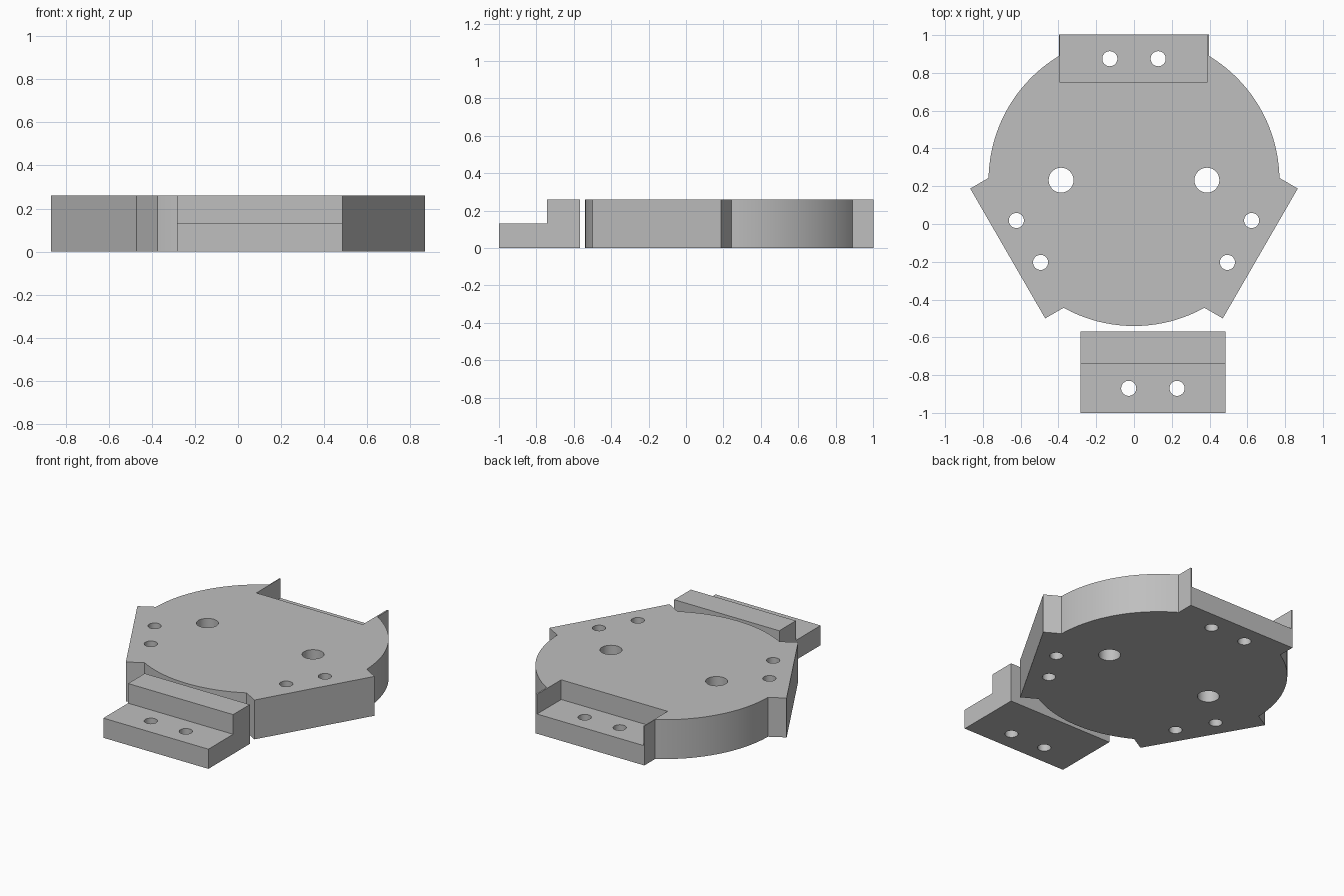
import bpy, bmesh, math
from mathutils import Matrix, Vector

if "Cube" in bpy.data.objects:
    bpy.data.objects.remove(bpy.data.objects["Cube"])

H, STEP = 0.26, 0.13          # full height and step height
CY, R = 0.23, 0.77            # disc centre (y) and radius
CENTRE = Matrix.Translation((0, CY, 0))

grey = bpy.data.materials.new("light grey")
grey.diffuse_color = (0.52, 0.52, 0.52, 1)
grey.use_nodes = True
grey.node_tree.nodes["Principled BSDF"].inputs["Base Color"].default_value = grey.diffuse_color


def finish(bm, name, matrix):
    bm.transform(matrix)
    bmesh.ops.recalc_face_normals(bm, faces=bm.faces)
    mesh = bpy.data.meshes.new(name)
    bm.to_mesh(mesh)
    bm.free()
    ob = bpy.data.objects.new(name, mesh)
    bpy.context.collection.objects.link(ob)
    mesh.materials.append(grey)
    return ob


def prism(name, outline, z0, z1, matrix=Matrix()):
    """Extrude a flat outline from z0 to z1."""
    bm = bmesh.new()
    face = bm.faces.new([bm.verts.new((x, y, z0)) for x, y in outline])
    top = bmesh.ops.extrude_face_region(bm, geom=[face])["geom"]
    verts = [g for g in top if isinstance(g, bmesh.types.BMVert)]
    bmesh.ops.translate(bm, verts=verts, vec=(0, 0, z1 - z0))
    return finish(bm, name, matrix)


def rect(x0, x1, y0, y1):
    return [(x0, y0), (x1, y0), (x1, y1), (x0, y1)]


def cylinder(name, x, y, r, z0, z1, sides):
    ring = [(x + r * math.cos(2 * math.pi * i / sides),
             y + r * math.sin(2 * math.pi * i / sides)) for i in range(sides)]
    return prism(name, ring, z0, z1)


def boolean(target, tool, operation):
    mod = target.modifiers.new(operation, 'BOOLEAN')
    mod.operation, mod.solver, mod.object = operation, 'EXACT', tool
    bpy.ops.object.select_all(action='DESELECT')
    bpy.context.view_layer.objects.active = target
    target.select_set(True)
    bpy.ops.object.modifier_apply(modifier=mod.name)
    bpy.data.objects.remove(tool)


def drill(target, x, y, r):
    boolean(target, cylinder("drill", x, y, r, -0.1, 0.5, 32), 'DIFFERENCE')


def smooth(ob):
    bpy.ops.object.select_all(action='DESELECT')
    bpy.context.view_layer.objects.active = ob
    ob.select_set(True)
    bpy.ops.object.shade_smooth_by_angle(angle=math.radians(25))


# Round base plate with three mounting tabs at 120 degrees
base = cylinder("base_plate", 0, CY, R, 0, H, 128)
turns = [CENTRE @ Matrix.Rotation(math.radians(a), 4, 'Z') for a in (0, 120, -120)]
for m in turns:
    boolean(base, prism("tab", rect(-0.397, 0.397, 0.4, 0.772), 0, H, m), 'UNION')

# Pockets: the rear one is fully open, the side ones keep a thin half wall at the front
WALL = 0.768
pockets = [
    rect(-0.391, 0.387, 0.52, 0.9),
    [(-0.391, 0.52), (0.387, 0.52), (0.387, 0.9), (0, 0.9), (0, WALL), (-0.391, WALL)],
    [(-0.391, 0.52), (0.387, 0.52), (0.387, WALL), (0, WALL), (0, 0.9), (-0.391, 0.9)],
]
# the half wall sits on the front end of each side tab
for m, outline in zip(turns, pockets):
    xs_front = (m @ Vector((0.39, 0.77, 0))).y < (m @ Vector((-0.39, 0.77, 0))).y
    if len(outline) == 6:
        wall_on_right = outline[2][1] == WALL
        if wall_on_right != xs_front:
            outline = [(-x, y) for x, y in outline]
    boolean(base, prism("pocket", outline, STEP, 0.5, m), 'DIFFERENCE')

# Bolt holes in the tabs and the two larger holes in the plate
for m in turns:
    for x in (-0.128, 0.128):
        p = m @ Vector((x, 0.645, 0))
        drill(base, p.x, p.y, 0.04)
for x in (-0.386, 0.386):
    drill(base, x, 0.232, 0.066)
smooth(base)

# Separate stepped clamp block in front
profile = [(-1, 0), (-0.568, 0), (-0.568, H), (-0.742, H), (-0.742, STEP), (-1, STEP)]
to_x = Matrix(((0, 0, 1, 0), (1, 0, 0, 0), (0, 1, 0, 0), (0, 0, 0, 1)))
clamp = prism("clamp_block", profile, -0.284, 0.484, to_x)
for x in (-0.028, 0.228):
    drill(clamp, x, -0.87, 0.04)
smooth(clamp)
